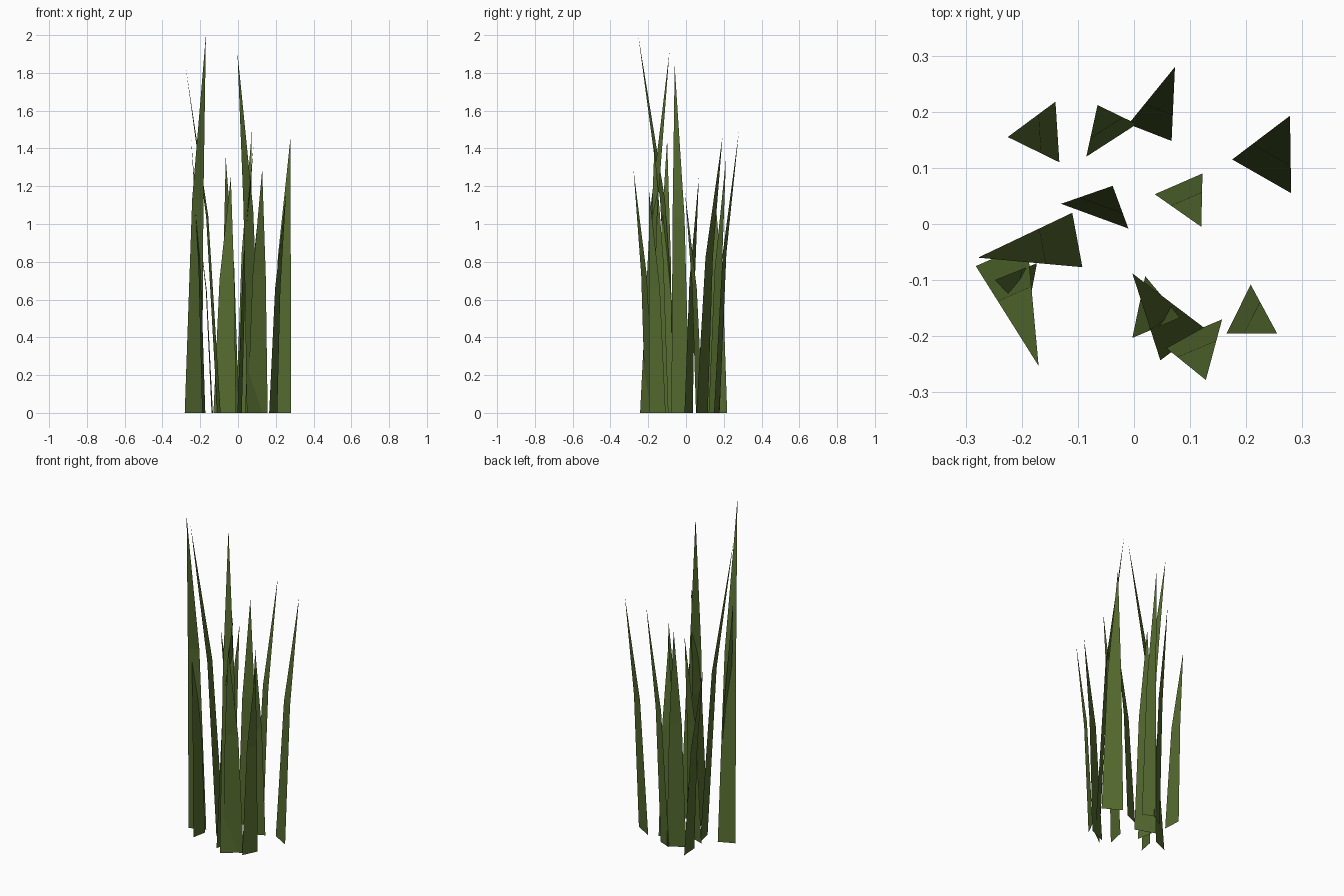
import bpy
from mathutils import Vector

# One olive green for the whole tuft
green = bpy.data.materials.new("olive_green")
green.diffuse_color = (0.091, 0.147, 0.0285, 1.0)

BEND_HEIGHT = 0.565   # bend position as a fraction of the blade height
BEND_LEAN = 0.35      # share of the lean (and taper) reached at the bend


def grass_blade(name, a, b, tip, height):
    """Flat tapering blade: ground edge a-b, one bend, pointed tip."""
    a, b, tip = Vector(a), Vector(b), Vector(tip)
    a_mid, b_mid = a.lerp(tip, BEND_LEAN), b.lerp(tip, BEND_LEAN)
    zm = height * BEND_HEIGHT
    verts = [(*a, 0), (*b, 0), (*b_mid, zm), (*a_mid, zm), (*tip, height)]
    mesh = bpy.data.meshes.new(name)
    mesh.from_pydata(verts, [], [(0, 1, 2, 3), (3, 2, 4)])
    mesh.materials.append(green)
    obj = bpy.data.objects.new(name, mesh)
    bpy.context.collection.objects.link(obj)


# Blades: ground edge ends, tip position seen from above, height
blades = [
    ((-0.14, 0.218), (-0.133, 0.11), (-0.225, 0.155), 1.14),
    ((-0.085, 0.12), (0.005, 0.178), (-0.065, 0.212), 1.35),
    ((-0.01, 0.178), (0.067, 0.148), (0.073, 0.28), 1.49),
    ((0.175, 0.115), (0.28, 0.055), (0.278, 0.193), 1.46),
    ((-0.13, 0.036), (-0.01, -0.008), (-0.038, 0.068), 1.25),
    ((0.037, 0.053), (0.122, 0.09), (0.12, -0.005), 1.17),
    ((-0.11, 0.02), (-0.092, -0.077), (-0.278, -0.06), 1.84),
    ((-0.282, -0.075), (-0.19, -0.035), (-0.17, -0.253), 2.0),
    ((-0.173, -0.07), (-0.19, -0.16), (-0.248, -0.1), 1.45),
    ((0.125, -0.185), (0.047, -0.243), (-0.003, -0.088), 1.91),
    ((0.02, -0.093), (-0.003, -0.203), (0.082, -0.167), 1.42),
    ((0.05, -0.215), (0.157, -0.17), (0.128, -0.278), 1.29),
    ((0.165, -0.195), (0.208, -0.108), (0.255, -0.195), 1.17),
]
for i, blade in enumerate(blades, 1):
    grass_blade(f"grass_blade_{i}", *blade)
